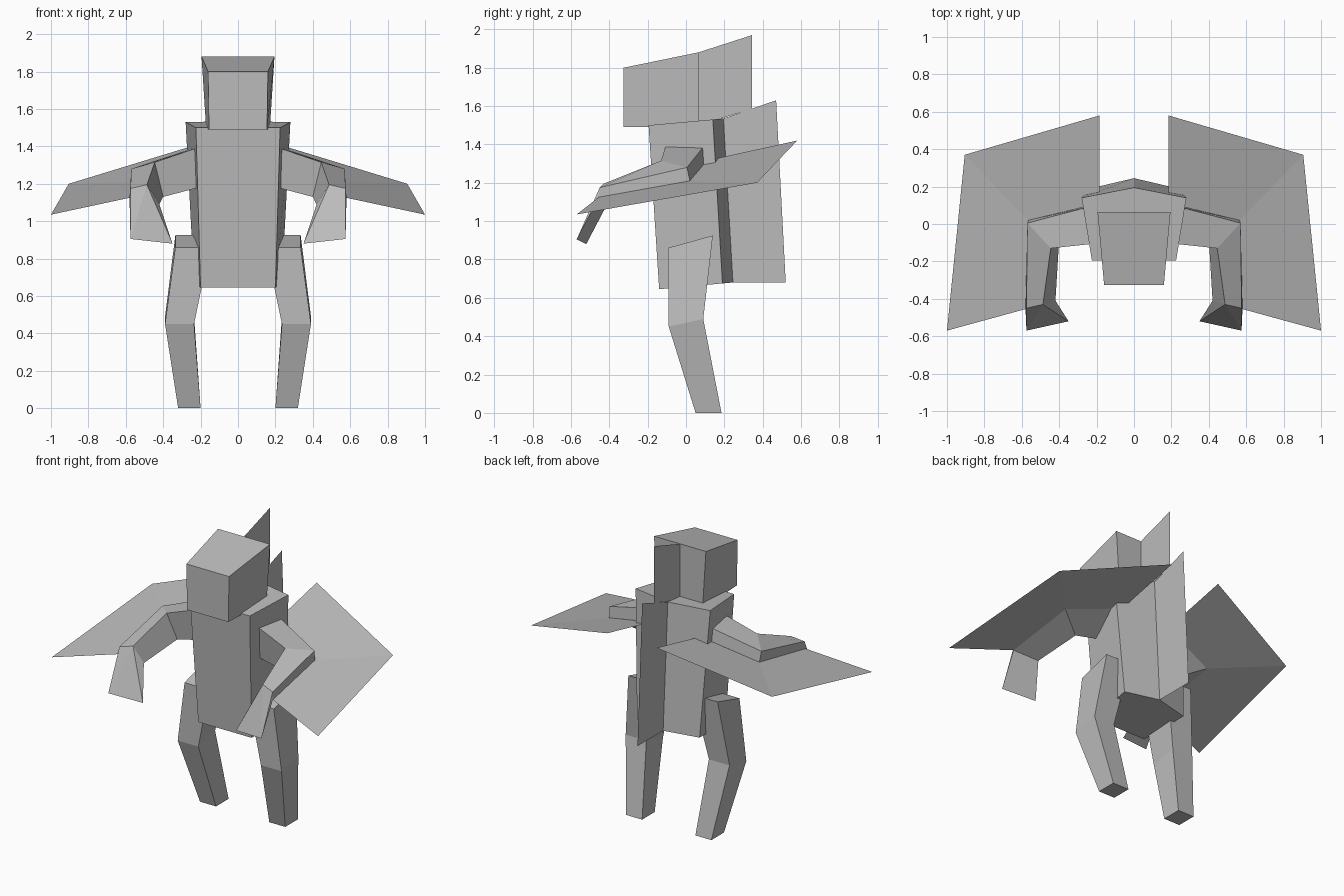
import bpy
import bmesh

if "Cube" in bpy.data.objects:
    bpy.data.objects.remove(bpy.data.objects["Cube"], do_unlink=True)

grey = bpy.data.materials.new("plain_grey")
grey.use_nodes = True
colour = (0.5, 0.5, 0.5, 1)
grey.diffuse_color = colour
bsdf = grey.node_tree.nodes["Principled BSDF"]
bsdf.inputs["Base Color"].default_value = colour
bsdf.inputs["Roughness"].default_value = 0.9


def finish(name, bm, mirror=False):
    mesh = bpy.data.meshes.new(name)
    bm.to_mesh(mesh)
    bm.free()
    mesh.materials.append(grey)
    obj = bpy.data.objects.new(name, mesh)
    bpy.context.collection.objects.link(obj)
    if mirror:
        mod = obj.modifiers.new("Mirror", "MIRROR")
        mod.use_mirror_merge = False
    return obj


def loft(name, sections, mirror=False):
    """Skin a closed solid through matching cross-sections."""
    bm = bmesh.new()
    rings = [[bm.verts.new(p) for p in s] for s in sections]
    bm.faces.new(rings[0])
    bm.faces.new(rings[-1])
    for a, b in zip(rings, rings[1:]):
        for i in range(len(a)):
            j = (i + 1) % len(a)
            bm.faces.new((a[i], a[j], b[j], b[i]))
    bmesh.ops.remove_doubles(bm, verts=bm.verts[:], dist=0.0001)
    bmesh.ops.recalc_face_normals(bm, faces=bm.faces[:])
    return finish(name, bm, mirror)


def sheet(name, points, faces, mirror=False):
    """Thin flat surface made of a few panels."""
    bm = bmesh.new()
    verts = [bm.verts.new(p) for p in points]
    for f in faces:
        bm.faces.new([verts[i] for i in f])
    return finish(name, bm, mirror)


def block_section(y, half_top, half_bottom, z_top, z_bottom):
    return [(-half_bottom, y, z_bottom), (half_bottom, y, z_bottom),
            (half_top, y, z_top), (-half_top, y, z_top)]


def torso_section(half_front, y_front, z_front, half_side, y_side, z_side, y_back, z_back):
    return [(-half_front, y_front, z_front), (half_front, y_front, z_front),
            (half_side, y_side, z_side), (0, y_back, z_back),
            (-half_side, y_side, z_side)]


def leg_section(x_in, x_out, y_front, z_front, y_back, z_back):
    return [(x_in, y_front, z_front), (x_out, y_front, z_front),
            (x_out, y_back, z_back), (x_in, y_back, z_back)]


# Head: wedge-shaped block, larger at the back
loft("head", [block_section(-0.325, 0.16, 0.155, 1.80, 1.49),
              block_section(0.065, 0.195, 0.17, 1.88, 1.49)])

# Torso: five-sided tapering column with a ridge down the back
loft("torso", [torso_section(0.20, -0.14, 0.645, 0.235, 0.19, 0.675, 0.245, 0.68),
               torso_section(0.225, -0.195, 1.50, 0.28, 0.14, 1.53, 0.195, 1.535)])

# Flat fins in the centre plane
fins = {
    "head_fin": [(0.065, 1.88), (0.345, 1.97), (0.345, 1.585), (0.065, 1.50)],
    "back_fin": [(0.195, 1.535), (0.47, 1.63), (0.52, 0.68), (0.245, 0.68)],
}
for fin_name, outline in fins.items():
    sheet(fin_name, [(0, y, z) for y, z in outline], [range(len(outline))])

# Legs: hip, knee and foot sections
loft("legs", [leg_section(0.15, 0.335, -0.095, 0.86, 0.14, 0.925),
              leg_section(0.235, 0.39, -0.09, 0.45, 0.09, 0.49),
              leg_section(0.20, 0.32, 0.05, 0, 0.185, 0)], mirror=True)

# Arms: shoulder, elbow, wrist, then a flat flared hand
# Section order: inner top, outer top, outer bottom, inner bottom
wrist = [(0.487, -0.43, 1.195), (0.575, -0.45, 1.175),
         (0.58, -0.455, 1.125), (0.42, -0.41, 1.09)]
loft("arms", [
    [(0.21, -0.105, 1.395), (0.21, 0.10, 1.40), (0.21, 0.105, 1.31), (0.21, -0.09, 1.18)],
    [(0.445, -0.13, 1.315), (0.57, 0.005, 1.28), (0.565, 0.02, 1.21), (0.40, -0.08, 1.13)],
    wrist], mirror=True)
tip_in, tip_out = (0.35, -0.52, 0.88), (0.575, -0.57, 0.905)
sheet("hands", wrist + [tip_in, tip_out],
      [(0, 1, 5), (1, 2, 5), (0, 5, 4), (0, 4, 3), (2, 3, 4, 5)], mirror=True)

# Wings: two panels trailing from the arm
sheet("wings", [(0.185, 0.105, 1.315), (0.565, 0.02, 1.21), (0.58, -0.455, 1.125),
                (1.0, -0.57, 1.035), (0.905, 0.37, 1.20), (0.185, 0.58, 1.42)],
      [(0, 1, 4, 5), (1, 2, 3, 4)], mirror=True)
